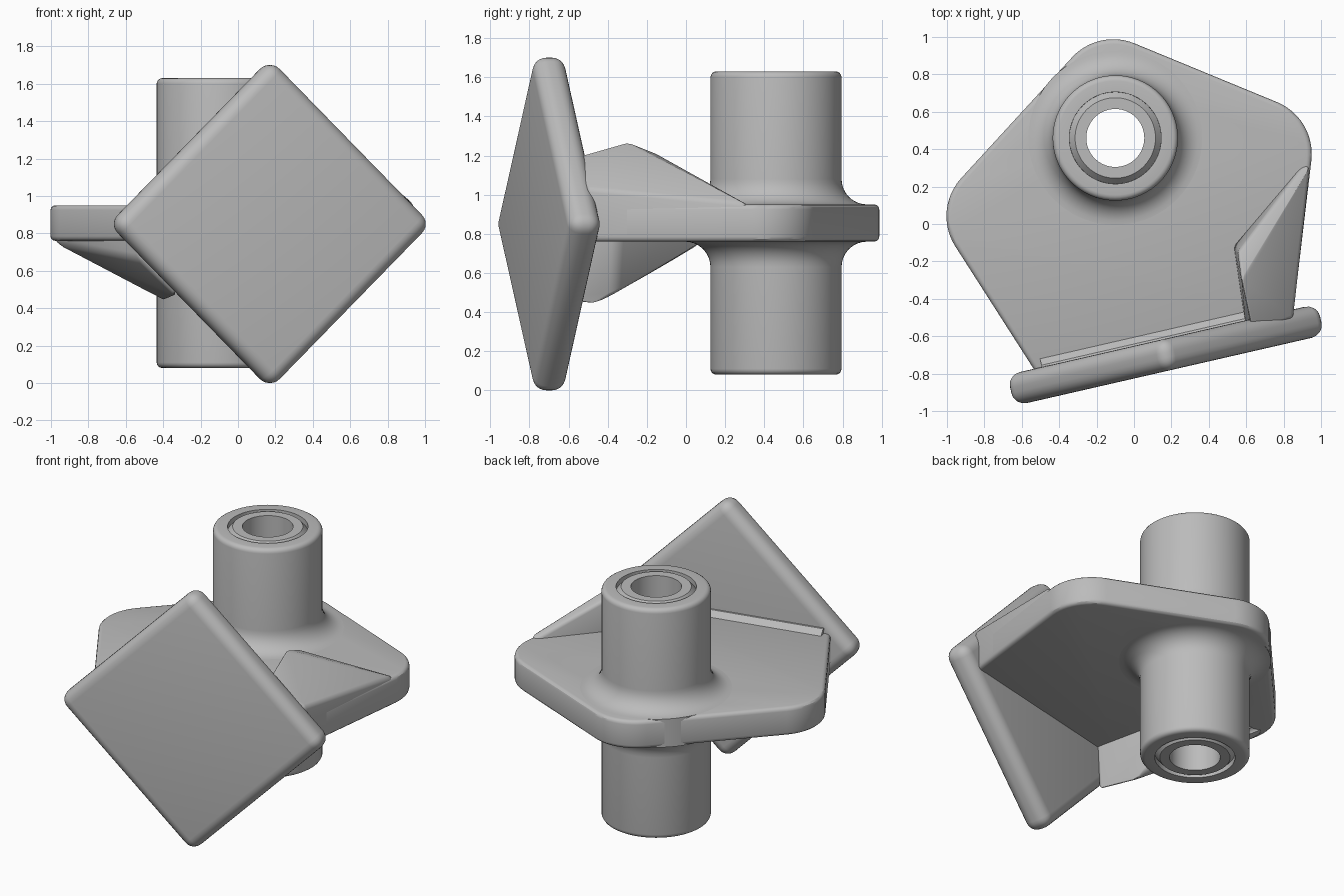
import bpy, bmesh, math
from mathutils import Vector, Matrix

if "Cube" in bpy.data.objects:
    bpy.data.objects.remove(bpy.data.objects["Cube"])

grey = bpy.data.materials.new("grey_metal")
grey.diffuse_color = (0.5, 0.5, 0.5, 1)
grey.use_nodes = True
grey.node_tree.nodes["Principled BSDF"].inputs["Base Color"].default_value = grey.diffuse_color


def make(name, bm):
    bmesh.ops.recalc_face_normals(bm, faces=bm.faces[:])
    me = bpy.data.meshes.new(name)
    bm.to_mesh(me)
    bm.free()
    me.materials.append(grey)
    ob = bpy.data.objects.new(name, me)
    bpy.context.collection.objects.link(ob)
    return ob


def finish(ob, bevel=0, segments=4, limit=30, angle=30):
    bpy.ops.object.select_all(action='DESELECT')
    bpy.context.view_layer.objects.active = ob
    ob.select_set(True)
    if bevel:
        m = ob.modifiers.new("round", 'BEVEL')
        m.width, m.segments = bevel, segments
        m.limit_method, m.angle_limit = 'ANGLE', math.radians(limit)
    for m in list(ob.modifiers):
        bpy.ops.object.modifier_apply(modifier=m.name)
    bpy.ops.object.shade_smooth_by_angle(angle=math.radians(angle))


def lathe(name, profile, centre, steps=72):
    bm = bmesh.new()
    rings = []
    for r, z in profile:
        rings.append([bm.verts.new((centre[0] + r * math.cos(2 * math.pi * i / steps),
                                    centre[1] + r * math.sin(2 * math.pi * i / steps), z))
                      for i in range(steps)])
    for a, b in zip(rings, rings[1:] + rings[:1]):
        for i in range(steps):
            j = (i + 1) % steps
            bm.faces.new((a[i], a[j], b[j], b[i]))
    return make(name, bm)


def rounded(corners, n=12):
    # corners are (x, y, radius); returns the filleted outline
    out = []
    for k, (x, y, r) in enumerate(corners):
        p = Vector((x, y))
        if r == 0:
            out.append(p)
            continue
        a = (Vector(corners[k - 1][:2]) - p).normalized()
        b = (Vector(corners[(k + 1) % len(corners)][:2]) - p).normalized()
        half = a.angle(b) / 2
        c = p + (a + b).normalized() * r / math.sin(half)
        s, e = p + a * r / math.tan(half) - c, p + b * r / math.tan(half) - c
        sweep = s.angle_signed(e)
        for i in range(n + 1):
            out.append(c + Matrix.Rotation(-sweep * i / n, 2) @ s)
    return out


def hull(name, points, bevel):
    bm = bmesh.new()
    for p in points:
        bm.verts.new(p)
    res = bmesh.ops.convex_hull(bm, input=bm.verts[:])
    loose = [v for v in bm.verts if not v.link_faces]
    bmesh.ops.delete(bm, geom=loose, context='VERTS')
    bmesh.ops.dissolve_limit(bm, angle_limit=math.radians(4), verts=bm.verts[:], edges=bm.edges[:])
    ob = make(name, bm)
    finish(ob, bevel, 4, 20, 35)
    return ob


CENTRE = (-0.10, 0.46)
LOW, HIGH = 0.76, 0.95

# Tube with rounded rims, sleeve grooves at both ends and fillets at the plate
def half_tube(end, face, sign):
    pts = [(0.155, end), (0.215, end), (0.245, end - sign * 0.035), (0.2455, end), (0.305, end)]
    pts += [(0.305 + 0.03 * math.sin(t), end - sign * 0.03 * (1 - math.cos(t)))
            for t in (math.pi / 8 * i for i in range(1, 5))]
    R = 0.13
    pts += [(0.335 + R * (1 - math.cos(t)), face + sign * R * (1 - math.sin(t)))
            for t in (math.pi / 16 * i for i in range(9))]
    return pts

tube = lathe("tube", half_tube(1.63, HIGH, 1) + half_tube(0.08, LOW, -1)[::-1], CENTRE)
finish(tube)

# Horizontal plate with rounded corners
outline = rounded([(-0.52, -0.80, 0), (-1.08, 0.075, 0.30), (-0.19, 1.045, 0.30),
                   (0.975, 0.565, 0.30), (0.85, -0.49, 0)])
bm = bmesh.new()
f = bm.faces.new([bm.verts.new((p.x, p.y, LOW)) for p in outline])
ext = bmesh.ops.extrude_face_region(bm, geom=[f])
bmesh.ops.translate(bm, vec=(0, 0, HIGH - LOW),
                    verts=[v for v in ext["geom"] if isinstance(v, bmesh.types.BMVert)])
plate = make("plate", bm)
finish(plate, 0.025, 3)

# Opening in the plate for the tube
s = 72
cutter = lathe("plate_cutter", [(0.001, 0.5), (0.25, 0.5), (0.25, 1.2), (0.001, 1.2)], CENTRE, s)
cut = plate.modifiers.new("opening", 'BOOLEAN')
cut.object, cut.operation, cut.solver = cutter, 'DIFFERENCE', 'EXACT'
finish(plate)
bpy.data.objects.remove(cutter)

# Square pad standing on its corner, turned slightly
tilt = math.radians(12.9)
bm = bmesh.new()
bmesh.ops.create_cube(bm, size=1)
side = 0.879 * math.sqrt(2)
bmesh.ops.scale(bm, vec=(side, 0.17, side), verts=bm.verts)
bmesh.ops.rotate(bm, matrix=Matrix.Rotation(math.pi / 4, 3, 'Y'), verts=bm.verts)
bmesh.ops.rotate(bm, matrix=Matrix.Rotation(tilt, 3, 'Z'), verts=bm.verts)
bmesh.ops.translate(bm, vec=(0.17, -0.70, 0.85), verts=bm.verts)
pad = make("square_pad", bm)
finish(pad, 0.07, 6)

# Upper right gusset, from the pad down to the plate's right edge
hull("right_gusset", [(0.635, -0.58, 1.19), (0.575, -0.30, 1.27), (0.555, -0.15, 1.21),
                      (0.60, -0.58, 0.88), (0.53, -0.11, 0.88),
                      (0.85, -0.50, 1.03), (0.94, 0.30, 0.955), (0.915, 0.33, 0.94),
                      (0.85, -0.50, 0.77), (0.94, 0.30, 0.80), (0.78, 0.10, 0.85)], 0.03)

# Lower left gusset, the same idea turned upside down
hull("left_gusset", [(-0.33, -0.74, 0.47), (-0.40, -0.46, 0.44), (-0.415, -0.36, 0.50),
                     (-0.31, -0.74, 0.83), (-0.40, -0.34, 0.83),
                     (-0.53, -0.77, 0.66), (-0.99, 0.02, 0.75), (-0.94, 0.12, 0.77),
                     (-0.53, -0.77, 0.93), (-0.99, 0.02, 0.92), (-0.72, -0.05, 0.83)], 0.03)

# Small weld fillet where the plate meets the pad
t = Vector((math.cos(tilt), math.sin(tilt), 0))
n = Vector((-math.sin(tilt), math.cos(tilt), 0))
base = Vector((0.17, -0.70, 0))
fillet = []
for u in (-0.66, 0.47):
    for d, z in ((0.06, 0.99), (0.095, 0.985), (0.14, 0.94), (0.06, 0.90)):
        fillet.append(base + t * u + n * d + Vector((0, 0, z)))
hull("weld_fillet", fillet, 0)
